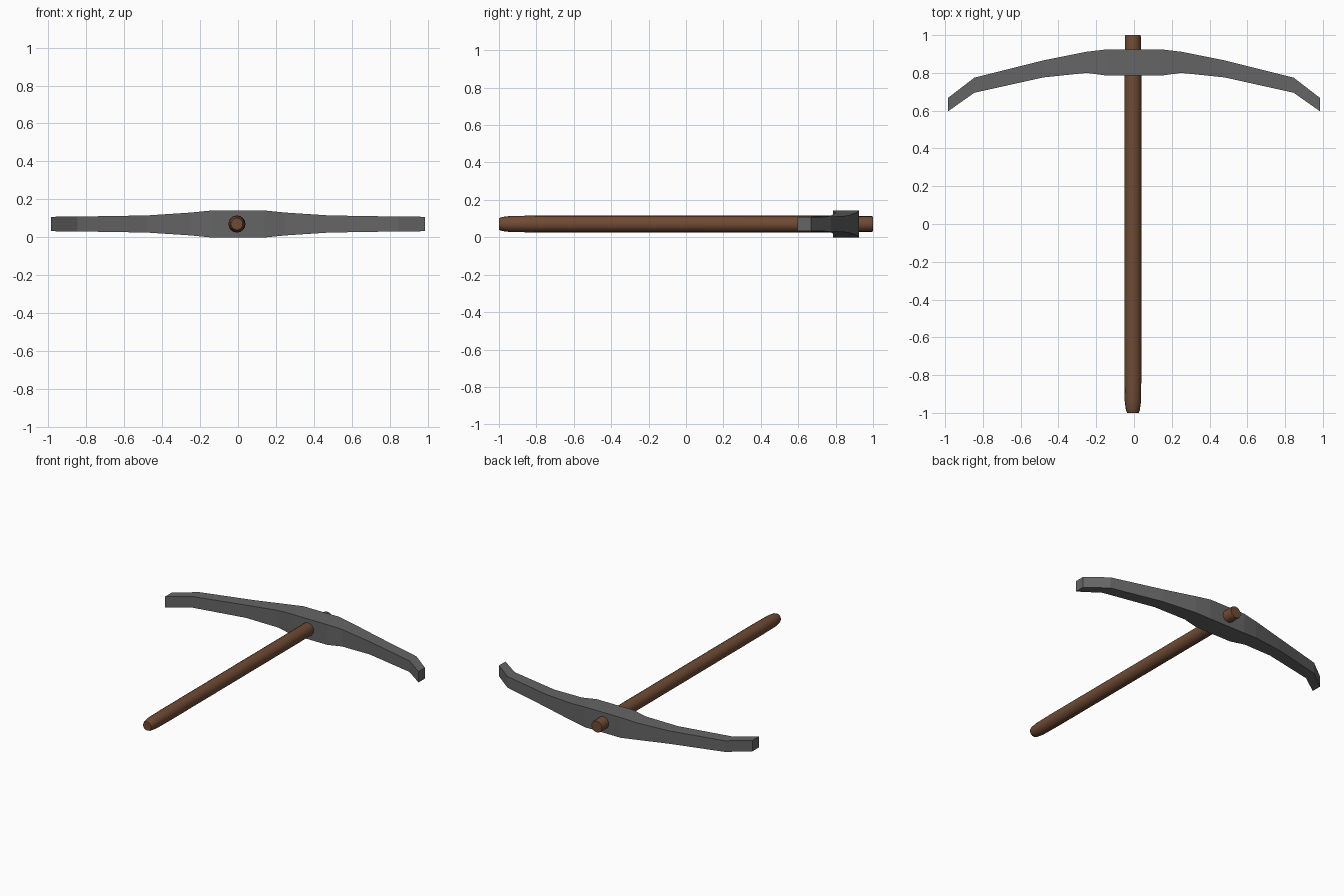
import bpy, bmesh, math
from mathutils import Vector

if "Cube" in bpy.data.objects:
    bpy.data.objects.remove(bpy.data.objects["Cube"])


def material(name, color):
    m = bpy.data.materials.new(name)
    m.diffuse_color = (*color, 1)
    m.use_nodes = True
    m.node_tree.nodes["Principled BSDF"].inputs["Base Color"].default_value = m.diffuse_color
    return m


def loft(name, rings, mat):
    """Skin a list of equal-length point rings and cap both ends."""
    bm = bmesh.new()
    loops = [[bm.verts.new(p) for p in ring] for ring in rings]
    n = len(loops[0])
    for a, b in zip(loops, loops[1:]):
        for i in range(n):
            j = (i + 1) % n
            bm.faces.new((a[i], a[j], b[j], b[i]))
    bm.faces.new(loops[0])
    bm.faces.new(loops[-1])
    bmesh.ops.recalc_face_normals(bm, faces=bm.faces)
    me = bpy.data.meshes.new(name)
    bm.to_mesh(me)
    bm.free()
    ob = bpy.data.objects.new(name, me)
    bpy.context.collection.objects.link(ob)
    me.materials.append(mat)
    return ob


ZC = 0.071

# Pick head: stations of x, inner y, outer y, half height; mirrored in x
half = [
    (0.14, 0.785, 0.925, 0.071),
    (0.25, 0.800, 0.912, 0.060),
    (0.48, 0.776, 0.866, 0.045),
    (0.845, 0.695, 0.775, 0.039),
    (0.984, 0.597, 0.668, 0.038),
]
stations = [(-x, a, b, h) for x, a, b, h in reversed(half)] + half
head_rings = [[(x, a, ZC - h), (x, b, ZC - h), (x, b, ZC + h), (x, a, ZC + h)]
              for x, a, b, h in stations]
loft("pick_head", head_rings, material("iron", (0.13, 0.13, 0.13)))

# Wooden handle: lathed along y with a tapered butt and a small end bevel
SIDES = 16
profile = [(-1.0, 0.031), (-0.985, 0.037), (-0.94, 0.043), (-0.80, 0.045),
           (0.85, 0.045), (0.92, 0.042), (0.993, 0.042), (1.0, 0.040)]
handle_rings = [[(-0.006 + r * math.cos(t), y, ZC + r * math.sin(t))
                 for t in (2 * math.pi * i / SIDES for i in range(SIDES))]
                for y, r in profile]
handle = loft("handle", handle_rings, material("wood", (0.16, 0.07, 0.035)))
bpy.context.view_layer.objects.active = handle
handle.select_set(True)
bpy.ops.object.shade_smooth_by_angle(angle=math.radians(35))
